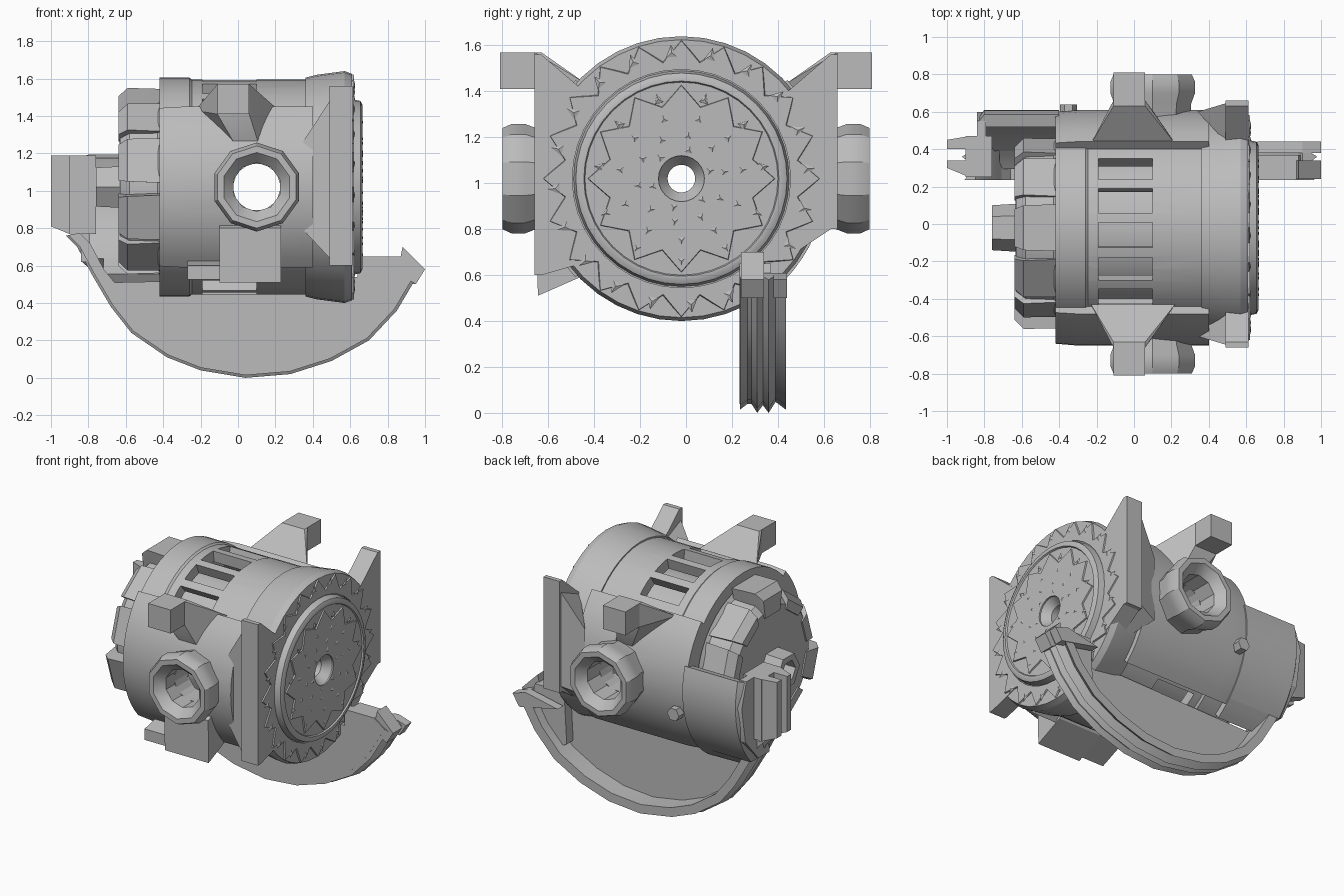
import bpy, bmesh, math
from math import cos, sin, radians, pi

cube = bpy.data.objects.get("Cube")
if cube:
    bpy.data.objects.remove(cube, do_unlink=True)

CY, CZ = -0.02, 1.02          # main axis, runs along x
PX = 0.1                      # side port position
metal = bpy.data.materials.new("plain grey metal")
metal.use_nodes = True
GREY = (0.5, 0.5, 0.5, 1)
metal.diffuse_color = GREY
metal.node_tree.nodes["Principled BSDF"].inputs["Base Color"].default_value = GREY
parts = []


def finish(name, bm):
    bmesh.ops.recalc_face_normals(bm, faces=bm.faces[:])
    me = bpy.data.meshes.new(name)
    bm.to_mesh(me)
    bm.free()
    me.materials.append(metal)
    ob = bpy.data.objects.new(name, me)
    bpy.context.scene.collection.objects.link(ob)
    parts.append(ob)
    return ob


def polar(x, r, t, a):
    """Point at radius r, sideways offset t, angle a about the main axis."""
    return (x, CY + r * cos(a) - t * sin(a), CZ + r * sin(a) + t * cos(a))


def loft(name, rings, closed=True):
    """Skin a row of equal closed sections."""
    bm = bmesh.new()
    rows = [[bm.verts.new(p) for p in ring] for ring in rings]
    n = len(rows[0])
    pairs = list(zip(rows, rows[1:]))
    if closed:
        pairs.append((rows[-1], rows[0]))
    else:
        bm.faces.new(rows[0])
        bm.faces.new(rows[-1])
    for p, q in pairs:
        for j in range(n):
            k = (j + 1) % n
            bm.faces.new((p[j], p[k], q[k], q[j]))
    return finish(name, bm)


def lathe(name, profile, n=40, start=0, end=360):
    """Turn (x, radius[, odd radius]) round the main axis; odd radius makes a star."""
    full = end - start == 360
    rings = []
    for i in range(n if full else n + 1):
        a = radians(start + (end - start) * i / n)
        rings.append([polar(p[0], p[2] if i % 2 and len(p) > 2 else p[1], 0, a) for p in profile])
    return loft(name, rings, full)


def prism(name, pts, lo, hi, axis):
    place = (lambda d, p: (d, p[0], p[1])) if axis == "x" else (lambda d, p: (p[0], d, p[1]))
    return loft(name, [[place(d, p) for p in pts] for d in (lo, hi)], False)


def hulls(name, groups):
    bm = bmesh.new()
    for pts in groups:
        res = bmesh.ops.convex_hull(bm, input=[bm.verts.new(p) for p in pts])
        inner = [v for v in res["geom_interior"] if isinstance(v, bmesh.types.BMVert)]
        if inner:
            bmesh.ops.delete(bm, geom=inner, context="VERTS")
    return finish(name, bm)


def box(x, y, z):
    return [(i, j, k) for i in x for j in y for k in z]


def studs(name, x, height, size, rows):
    """Small pointed studs set in (count, radius) circles."""
    groups = []
    for n, r in rows:
        for k in range(n):
            a = 2 * pi * (k + 0.25) / n
            groups.append([polar(x, r + size * dr, size * dt, a)
                           for dr, dt in ((1, 0), (-.7, .8), (-.7, -.8))] + [polar(x + height, r, 0, a)])
    return hulls(name, groups)


def cut(ob, cutter):
    mod = ob.modifiers.new("cut", "BOOLEAN")
    mod.operation, mod.solver, mod.object = "DIFFERENCE", "EXACT", cutter
    bpy.context.view_layer.objects.active = ob
    bpy.ops.object.modifier_apply(modifier=mod.name)


# Hollow body, inner drum and side shells
body = lathe("body", [(-.42, .575), (.4, .575), (.42, .59), (.42, .5), (-.42, .5)], 48)
drum = lathe("inner_drum", [(-.4, .44), (.4, .44), (.4, .4), (-.4, .4)], 32)
shell = [(-.42, .62), (-.3, .63), (.4, .63), (.4, .55), (-.42, .55)]
back_shell = lathe("back_shell", shell, 14, -47, 43)
front_shell = lathe("front_shell", shell, 14, 137, 223)
lathe("body_end_band", [(-.42, .585), (-.26, .585), (-.24, .57), (-.42, .57)], 48)

# Cooling windows above and below
slots = []
for base in (94, 266):
    for k in range(-2, 3):
        a = radians(base + 18.7 * k)
        slots.append([polar(x, r, t, a) for x in (-.19, .1) for r in (.48, .68) for t in (-.067, .067)])
window_cutter = hulls("window_cutter", slots)
port_cutter = loft("port_cutter", [[(PX + .13 * cos(i * pi / 5), y, CZ + .13 * sin(i * pi / 5))
                                    for i in range(10)] for y in (-1, 1)], False)
cut(body, window_cutter)
for ob in (body, drum, back_shell, front_shell):
    cut(ob, port_cutter)
for c in (window_cutter, port_cutter):
    parts.remove(c)
    bpy.data.objects.remove(c, do_unlink=True)

# Flanged end cover with star plate, bore and studs
lathe("flange", [(.36, .585), (.42, .6), (.57, .62), (.61, .605), (.61, .47), (.655, .46), (.665, .44),
                 (.665, .425), (.655, .42), (.655, .1), (.6, .06), (.5, .06), (.5, .5), (.36, .5)], 40)
lathe("flange_star", [(.6, .605, .52), (.62, .6, .51), (.62, .475, .475), (.6, .475, .475)], 40)
lathe("plate_star", [(.65, .41, .325), (.664, .405, .32), (.664, .1, .1), (.65, .1, .1)], 24)
studs("flange_studs", .618, .008, .035, [(20, .55)])
studs("plate_studs", .662, .007, .026, [(11, .36), (11, .27), (10, .19), (6, .13)])

# Opposite end cap with lugs and hub
lathe("end_cap", [(-.38, .52), (-.43, .46), (-.58, .45), (-.63, .4), (-.635, .09), (-.5, .08),
                  (-.5, .35), (-.38, .4)], 30)
lathe("hub", [(-.6, .13), (-.76, .12), (-.76, .075), (-.6, .075)], 6)
lugs = []
for k in range(10):
    a = radians(36 * k + 18)
    grow = .065 if k in (2, 5) else 0      # two taller lugs
    lugs.append([polar(x, r, t * s, a) for x, r, t in
                 ((-.42, .46 + grow, .125), (-.59, .465 + grow, .12), (-.64, .42 + grow, .1),
                  (-.64, .36, .08), (-.42, .35, .09))
                 for s in (-1, 1)])
hulls("end_lugs", lugs)

for side, tag in ((-1, "front"), (1, "back")):
    # Flared side port
    rings = []
    for i in range(10):
        a = (i + .5) * pi / 5
        rings.append([(PX + r * cos(a), side * y, CZ + r * sin(a)) for y, r in
                      ((.5, .21), (.64, .215), (.7, .238), (.76, .238), (.8, .22), (.8, .185), (.74, .13), (.5, .13))])
    loft(tag + "_port", rings)
    # Lifting horn on a splayed arm
    hulls(tag + "_horn", [
        box((-.11, .06), (side * .81, side * .63), (1.41, 1.57)),
        box((-.11, .06), (side * .66, side * .63), (1.41, 1.57))
        + [(x, side * .43, 1.43) for x in (-.23, .22)]
        + [(x, side * .58, 1.22) for x in (0, .12)]])
    # Mounting wing beside the flange, filleted into the side shell
    low = .6 if side < 0 else .8
    prism(tag + "_wing", [(side * .66, 1.56), (side * .63, 1.56), (side * .42, 1.38),
                          (side * .42, .66), (side * .63, low), (side * .66, low)], .49, .612, "x")
    hulls(tag + "_wing_web", [[(.49, side * .645, z) for z in (low + .04, 1.48)]
                              + [(.34, side * .6, z) for z in (.8, 1.25)]
                              + [(.49, side * .44, z) for z in (.66, 1.39)]])

# Foot block under the front port
prism("foot_block", [(-.65, .8), (-.645, .51), (-.44, .6), (-.4, .66), (-.5, .86)], -.1, .23, "x")
prism("foot_slab", [(-.62, .6), (-.62, .525), (-.44, .6), (-.44, .64)], -.27, -.05, "x")

# Rear cover that reaches past the end cap
lathe("rear_cover", [(-.8, .63), (-.4, .63), (-.4, .56), (-.83, .56), (-.84, .58)], 12, -43, 16)
lathe("rear_cover_skirt", [(-.72, .625), (-.4, .63), (-.4, .56), (-.72, .56)], 3, -56, -43)
prism("rear_cover_end", [(.3, 1.19), (.55, 1.19), (.6, 1.02), (.56, .78), (.42, .62), (.3, .62)], -.84, -.79, "x")
hulls("rear_cover_bolt", [[(-.35 + .045 * cos(k * pi / 3), y, .87 + .045 * sin(k * pi / 3))
                           for k in range(6) for y in (.5, .64)]])

# Curved guard: grooved rim and flush web
path = [(-.92, .76), (-.86, .7), (-.78, .55), (-.68, .38), (-.57, .24), (-.38, .11), (-.2, .04), (.04, 0),
        (.28, .02), (.5, .09), (.7, .2), (.85, .36), (.98, .58)]
GZ = .95


def toward(p, s):
    return p[0] * s, GZ + (p[1] - GZ) * s


section = [(.235, .985), (.28, .95), (.31, 1), (.335, .965), (.36, 1), (.39, .95),
           (.435, .985), (.435, .92), (.235, .92)]
rim = []
for p in path:
    rim.append([(toward(p, s)[0], y, toward(p, s)[1]) for y, s in section])
loft("guard_rim", rim, False)
web = [toward(p, .96) for p in path] + [(.86, .65), (.64, .65), (.64, .54), (-.66, .51)]
prism("guard_web", web, .234, .3, "y")
prism("guard_corner", [(.64, .3), (.66, .65), (.88, .65), (.9, .55), (.8, .4), (.68, .28)], .24, .37, "y")
prism("guard_tip_front", [(.8, .6), (.87, .65), (.88, .7), (1.0, .58), (.95, .5)], .24, .34, "y")
prism("guard_tip_back", [(.66, .56), (.9, .61), (1.0, .58), (.95, .5)], .38, .44, "y")

# Forked clip at the far end of the guard
clip = [box((-.9, -.76), (.25, .47), (.77, 1.19))]
for base, tip in (((.25, .34), (.3, .34)), ((.47, .4), (.45, .4))):
    clip.append([(-.88, y, z) for y in base for z in (.76, 1.19)] + [(-1, y, z) for y in tip for z in (.81, 1.19)])
hulls("clip", clip)

# Smooth rounded surfaces, keep edges crisp
for ob in parts:
    ob.data.shade_smooth()
    ob.data.set_sharp_from_angle(angle=radians(28))
